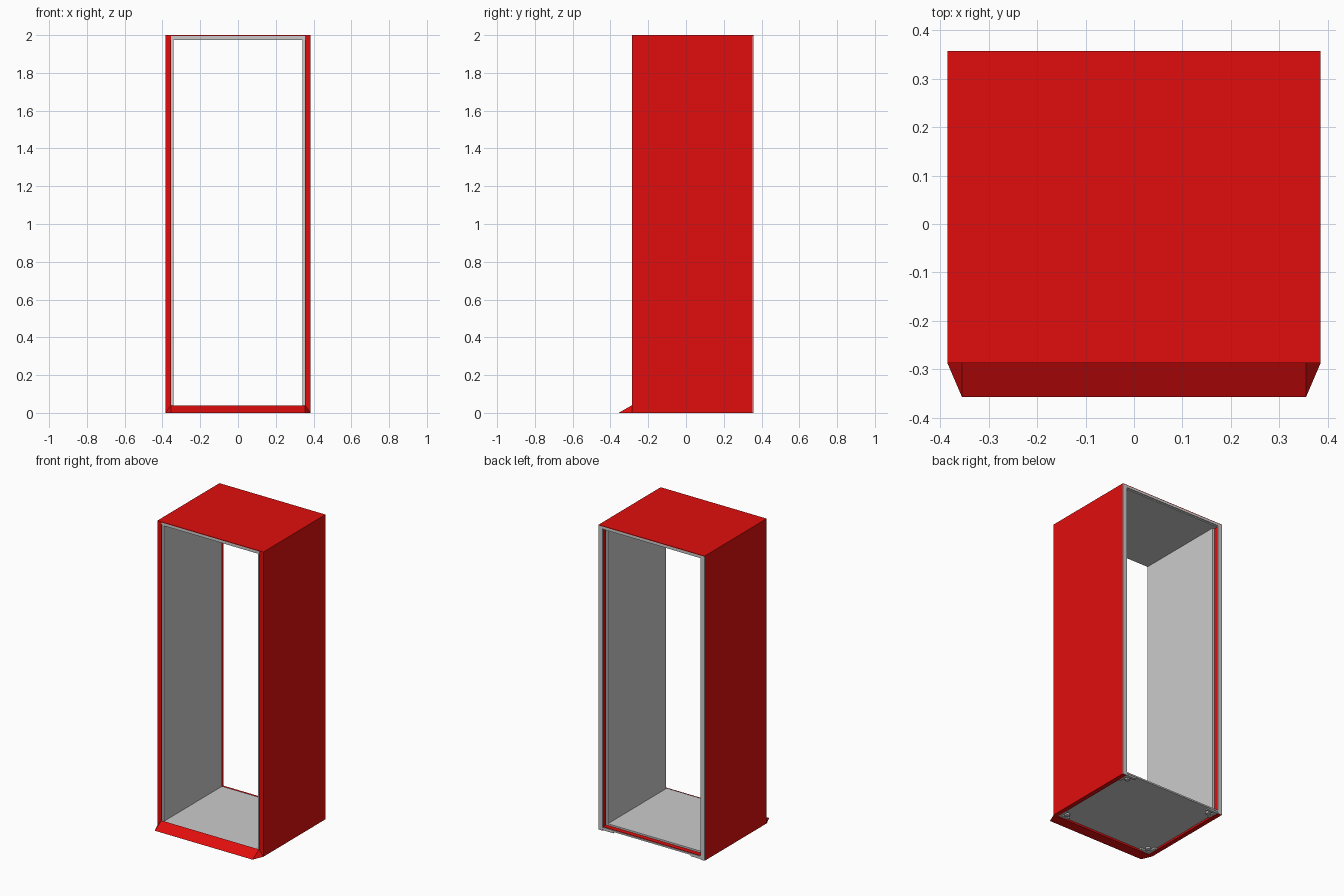
import bpy, bmesh
from mathutils import Vector

if "Cube" in bpy.data.objects:
    bpy.data.objects.remove(bpy.data.objects["Cube"])

red = bpy.data.materials.new("red_paint")
red.diffuse_color = (0.75, 0.004, 0.004, 1)
red.use_nodes = True
red.node_tree.nodes["Principled BSDF"].inputs["Base Color"].default_value = red.diffuse_color

W, YF, YB, H = 0.385, -0.287, 0.357, 2.0   # outer half width, front, back, height
IN, LIN = 0.355, 0.341                     # inside of outer shell, inside of lining
INSET = 0.035                              # lining stops short of the back edge


def finish(bm, name, mat=None):
    bmesh.ops.recalc_face_normals(bm, faces=bm.faces)
    me = bpy.data.meshes.new(name)
    bm.to_mesh(me)
    bm.free()
    ob = bpy.data.objects.new(name, me)
    bpy.context.collection.objects.link(ob)
    if mat:
        me.materials.append(mat)
    return ob


def box(name, lo, hi, mat=None):
    bm = bmesh.new()
    bmesh.ops.create_cube(bm, size=1)
    lo, hi = Vector(lo), Vector(hi)
    for v in bm.verts:
        v.co = (lo + hi) / 2 + v.co * (hi - lo)
    return finish(bm, name, mat)


def side_box(name, x0, x1, y0, y1, z0, z1, mat=None):
    for s, side in ((1, "right"), (-1, "left")):
        a, b = sorted((s * x0, s * x1))
        box(f"{side}_{name}", (a, y0, z0), (b, y1, z1), mat)


CAP = 0.004
# side walls: red outer shell, grey back edge, grey inner lining
side_box("side_panel", IN, W, YF, YB - CAP, 0, H - CAP, red)
side_box("back_edge", IN, W - 0.001, YB - CAP, YB, 0, H - CAP)
side_box("lining", LIN, IN, YF + 0.008, YB - INSET, 0.036, 1.976)

# roof: thin red skin over a grey panel and ceiling lining
box("roof_skin", (-W, YF, H - CAP), (W, YB, H), red)
box("roof_panel", (-IN, YF, 1.982), (IN, YB, H - CAP))
box("ceiling_lining", (-IN, YF + 0.006, 1.975), (IN, YB - 0.006, 1.982))

# floor: grey base plate, red tray surface, grey floor lining
box("base_plate", (-IN, YF, 0.012), (IN, YB, 0.022))
box("floor_tray", (-IN, YF, 0.022), (IN, YB - CAP, 0.025), red)
box("floor_lining", (-IN, YF, 0.025), (IN, YB - INSET, 0.036))

# sloped entry ramp with hipped ends
bm = bmesh.new()
for s in (-1, 1):
    for co in ((W, YF, 0), (IN, -0.357, 0), (IN, YF, 0.04)):
        bm.verts.new((s * co[0], co[1], co[2]))
bmesh.ops.convex_hull(bm, input=bm.verts)
bmesh.ops.dissolve_limit(bm, angle_limit=0.01, verts=bm.verts, edges=bm.edges)
finish(bm, "entry_ramp", red)

# corner brackets under the base
for sx in (-1, 1):
    for y, d in ((YF + 0.003, 1), (YB - 0.003, -1)):
        for lx, ly in ((0.075, 0.018), (0.018, 0.075)):
            x0, x1 = sorted((sx * IN, sx * (IN - lx)))
            y0, y1 = sorted((y, y + d * ly))
            box("corner_bracket", (x0, y0, 0.002), (x1, y1, 0.012))
        bm = bmesh.new()
        bmesh.ops.create_cone(bm, cap_ends=True, segments=16, radius1=0.016,
                              radius2=0.016, depth=0.012)
        bmesh.ops.translate(bm, verts=bm.verts,
                            vec=(sx * (IN - 0.04), y + d * 0.04, 0.006))
        finish(bm, "levelling_foot")
